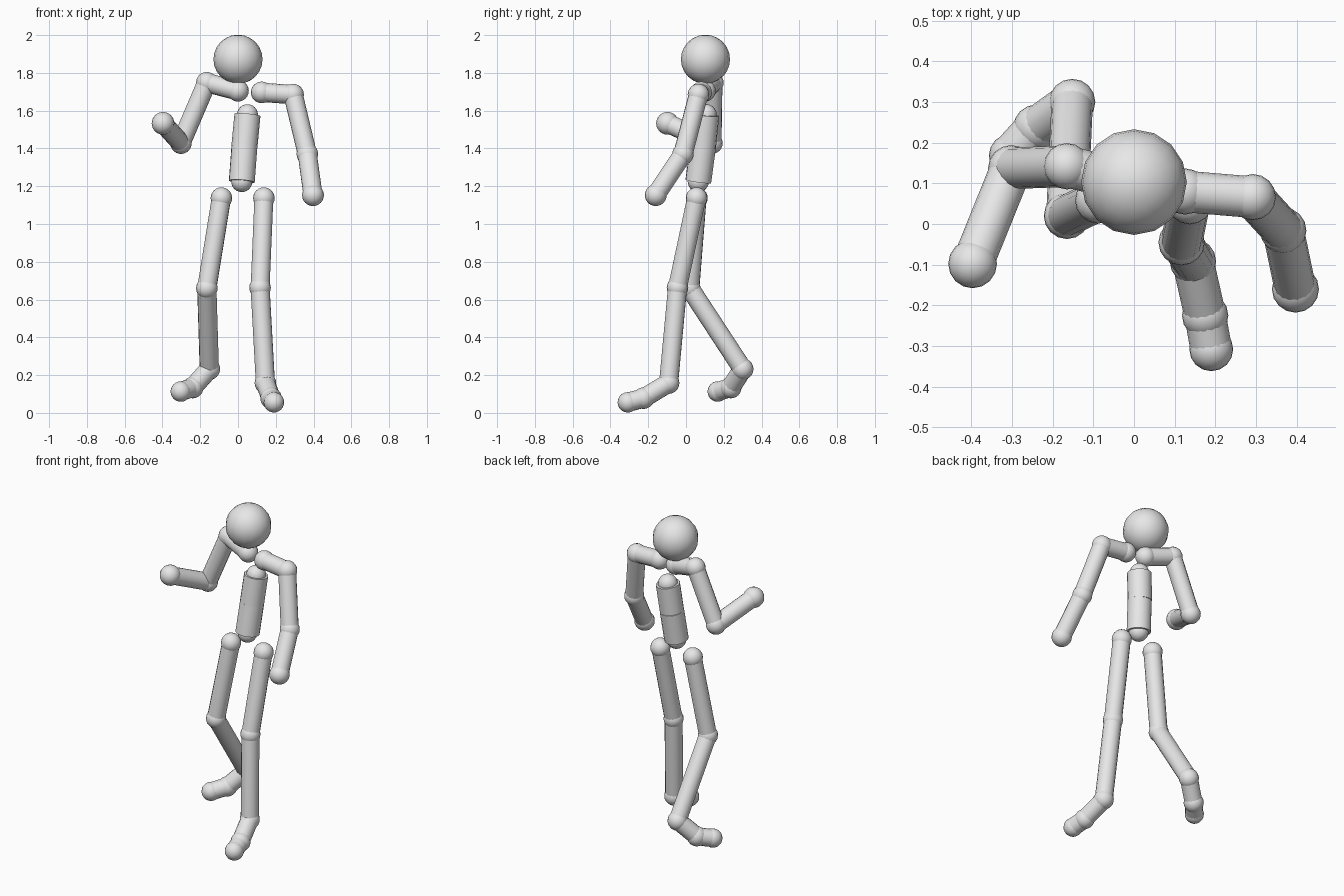
import bpy
from mathutils import Vector

if "Cube" in bpy.data.objects:
    bpy.data.objects.remove(bpy.data.objects["Cube"])

grey = bpy.data.materials.new("plain grey")
grey.diffuse_color = (0.8, 0.8, 0.8, 1)
grey.use_nodes = True
grey.node_tree.nodes["Principled BSDF"].inputs["Base Color"].default_value = grey.diffuse_color


def finish(name):
    ob = bpy.context.object
    ob.name = name
    ob.data.materials.append(grey)
    bpy.ops.object.shade_smooth_by_angle()
    return ob


def ball(name, centre, radius):
    bpy.ops.mesh.primitive_uv_sphere_add(segments=16, ring_count=12, radius=radius, location=centre)
    return finish(name)


def tube(name, a, b, radius):
    a, b = Vector(a), Vector(b)
    bpy.ops.mesh.primitive_cylinder_add(vertices=16, radius=radius, depth=(b - a).length,
                                        location=(a + b) / 2)
    ob = finish(name)
    ob.rotation_euler = (b - a).to_track_quat('Z', 'Y').to_euler()
    return ob


def chain(part, joints, tube_r, ball_r=0.057, end_r=None):
    """Balls at every joint, tubes between neighbours."""
    for i, (label, point) in enumerate(joints):
        last = i == len(joints) - 1
        ball(f"{part}_{label}_joint", point, end_r if last and end_r else ball_r)
        if not last:
            tube(f"{part}_{label}_tube", point, joints[i + 1][1], tube_r)


# Head
ball("head", (0, 0.103, 1.872), 0.13)

# Torso: two thick tubes with smaller joint balls
chain("torso", [("pelvis", (0.02, 0.065, 1.225)),
                ("waist", (0.034, 0.09, 1.41)),
                ("chest", (0.05, 0.107, 1.578))], 0.069, 0.056)

# Arms from collar to hand
chain("straight_arm", [("collar", (0.125, 0.08, 1.697)),
                       ("shoulder", (0.292, 0.066, 1.685)),
                       ("elbow", (0.367, -0.016, 1.37)),
                       ("hand", (0.397, -0.16, 1.153))], 0.051, 0.057, 0.058)
chain("bent_arm", [("collar", (0.0, 0.10, 1.705)),
                   ("shoulder", (-0.165, 0.142, 1.748)),
                   ("elbow", (-0.302, 0.137, 1.428)),
                   ("hand", (-0.397, -0.098, 1.533))], 0.051, 0.057, 0.06)

# Legs from hip to toe
chain("front_leg", [("hip", (0.137, 0.056, 1.137)),
                    ("knee", (0.117, -0.045, 0.663)),
                    ("ankle", (0.145, -0.092, 0.158)),
                    ("ball_of_foot", (0.175, -0.225, 0.078)),
                    ("toe", (0.19, -0.308, 0.056))], 0.051, 0.057, 0.054)
chain("back_leg", [("hip", (-0.088, 0.058, 1.137)),
                   ("knee", (-0.165, 0.02, 0.66)),
                   ("ankle", (-0.152, 0.3, 0.232)),
                   ("ball_of_foot", (-0.24, 0.237, 0.134)),
                   ("toe", (-0.303, 0.168, 0.113))], 0.051, 0.057, 0.054)
